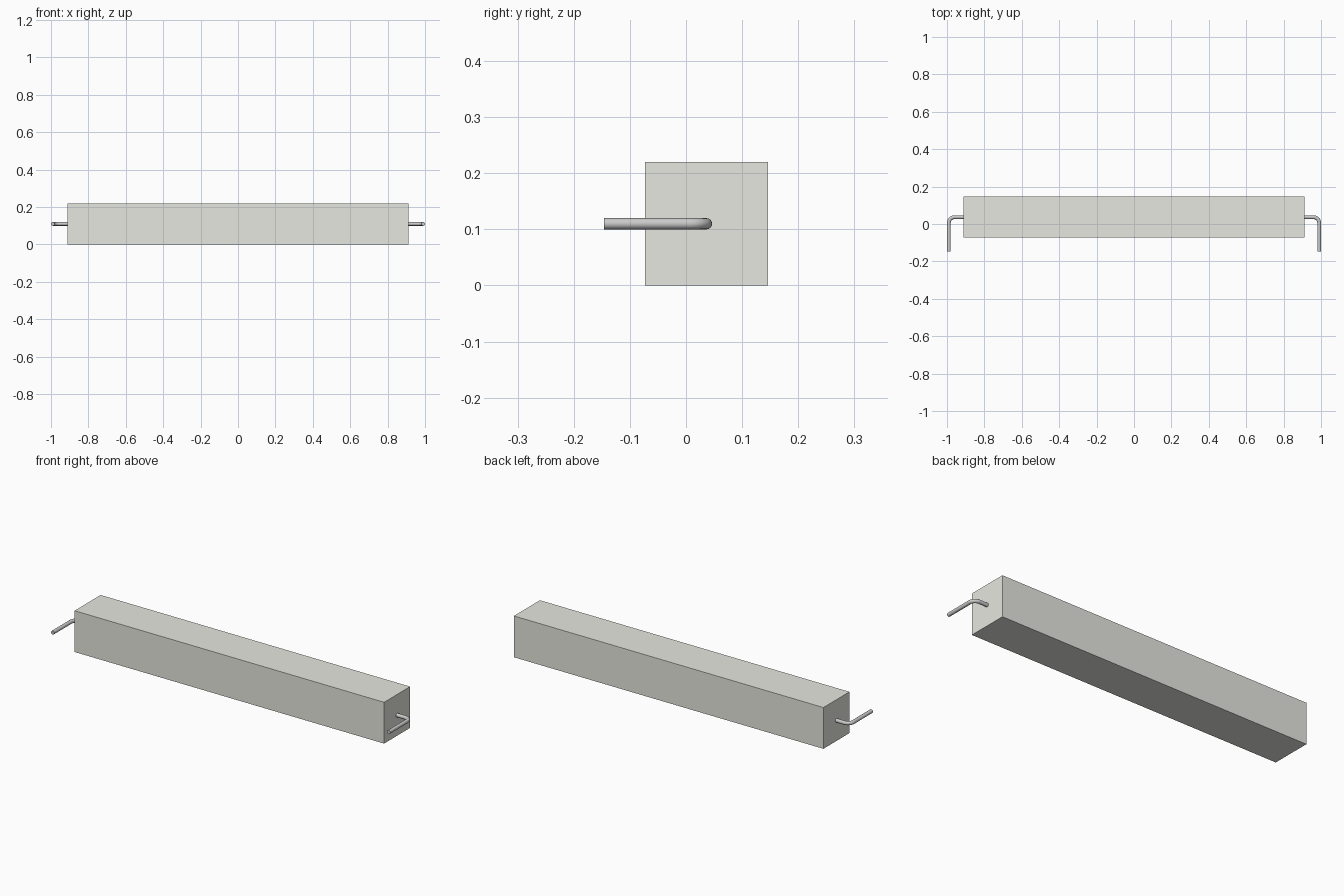
import bpy
from math import sin, cos, pi

if "Cube" in bpy.data.objects:
    bpy.data.objects.remove(bpy.data.objects["Cube"])

WIRE_R, BEND_R = 0.01, 0.03
Y_MID, Z_MID = 0.0365, 0.11


def material(name, colour):
    mat = bpy.data.materials.new(name)
    mat.diffuse_color = colour
    mat.use_nodes = True
    mat.node_tree.nodes["Principled BSDF"].inputs["Base Color"].default_value = mat.diffuse_color
    return mat


# Long square ceramic body
bpy.ops.mesh.primitive_cube_add(size=1, location=(0, Y_MID, Z_MID))
body = bpy.context.object
body.name = "ceramic_body"
body.scale = (1.824, 0.219, 0.22)
bpy.ops.object.transform_apply(location=False, rotation=False, scale=True)
body.data.materials.append(material("ceramic", (0.80, 0.80, 0.75, 1)))


# Bent round wire leaving an end face, then turning to the front
def wire_lead(name, side):
    cx, cy = 0.99 - BEND_R, Y_MID - BEND_R
    path = [(0.905, Y_MID)]
    for i in range(9):
        a = pi / 2 * (1 - i / 8)
        path.append((cx + BEND_R * cos(a), cy + BEND_R * sin(a)))
    path.append((0.99, -0.146))

    curve = bpy.data.curves.new(name, "CURVE")
    curve.dimensions = "3D"
    curve.bevel_depth = WIRE_R
    curve.bevel_resolution = 6
    curve.use_fill_caps = True
    spline = curve.splines.new("POLY")
    spline.points.add(len(path) - 1)
    for p, (x, y) in zip(spline.points, path):
        p.co = (side * x, y, Z_MID, 1)

    lead = bpy.data.objects.new(name, curve)
    bpy.context.collection.objects.link(lead)
    bpy.ops.object.select_all(action="DESELECT")
    lead.select_set(True)
    bpy.context.view_layer.objects.active = lead
    bpy.ops.object.convert(target="MESH")
    bpy.ops.object.shade_smooth_by_angle()


for name, side in (("left_lead", -1), ("right_lead", 1)):
    wire_lead(name, side)
